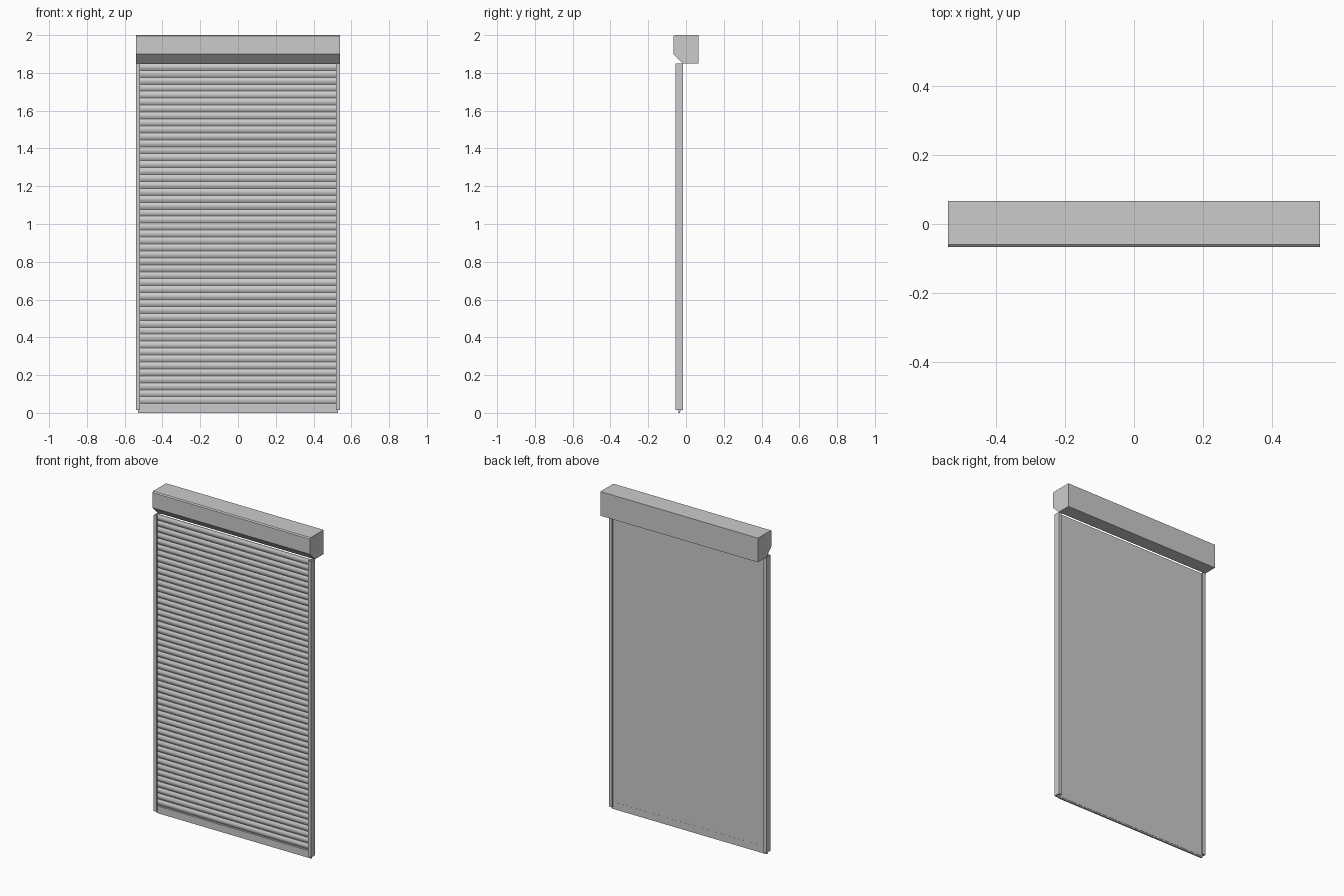
import bpy, math

if "Cube" in bpy.data.objects:
    bpy.data.objects.remove(bpy.data.objects["Cube"])

HALF = 0.54          # half width of housing and rails
TOP = 1.85           # underside of housing
CURTAIN_BACK = -0.030
SLATS = 50


def extrude_x(name, profile, x0, x1, smooth=False):
    """Closed (y, z) profile swept along x, with capped ends."""
    n = len(profile)
    verts = [(x, y, z) for x in (x0, x1) for y, z in profile]
    faces = [(i, (i + 1) % n, n + (i + 1) % n, n + i) for i in range(n)]
    faces += [tuple(reversed(range(n))), tuple(range(n, 2 * n))]
    return finish(name, verts, faces, smooth)


def extrude_z(name, profile, z0, z1):
    """Closed (x, y) profile swept along z, with capped ends."""
    n = len(profile)
    verts = [(x, y, z) for z in (z0, z1) for x, y in profile]
    faces = [(i, (i + 1) % n, n + (i + 1) % n, n + i) for i in range(n)]
    faces += [tuple(reversed(range(n))), tuple(range(n, 2 * n))]
    return finish(name, verts, faces)


def finish(name, verts, faces, smooth=False):
    mesh = bpy.data.meshes.new(name)
    mesh.from_pydata(verts, [], faces)
    obj = bpy.data.objects.new(name, mesh)
    bpy.context.collection.objects.link(obj)
    bpy.ops.object.select_all(action='DESELECT')
    obj.select_set(True)
    bpy.context.view_layer.objects.active = obj
    bpy.ops.object.mode_set(mode='EDIT')
    bpy.ops.mesh.select_all(action='SELECT')
    bpy.ops.mesh.normals_make_consistent(inside=False)
    bpy.ops.object.mode_set(mode='OBJECT')
    if smooth:
        bpy.ops.object.shade_smooth_by_angle(angle=math.radians(40))
    return obj


# Roller housing with sloped lower front and small top front bevel
extrude_x("housing", [(0.067, TOP), (0.067, 2.0), (-0.060, 2.0),
                      (-0.067, 1.994), (-0.067, 1.90), (-0.018, TOP)],
          -HALF, HALF)

# Guide rails: U channels that open towards the curtain
for side, label in ((-1, "left"), (1, "right")):
    shape = [(0.52, -0.055), (HALF, -0.055), (HALF, -0.016), (0.52, -0.016),
             (0.52, -0.027), (0.534, -0.027), (0.534, -0.044), (0.52, -0.044)]
    extrude_z(label + "_rail", [(side * x, y) for x, y in shape], 0.015, TOP)

# Curtain: flat back, one shallow arc per slat on the front
base = 0.012
pitch = (TOP - base) / SLATS
steps = 6
front = []
for s in range(SLATS):
    for k in range(steps):
        t = k / steps
        front.append((CURTAIN_BACK - 0.004 - 0.007 * math.sin(math.pi * t),
                      base + (s + t) * pitch))
front.append((CURTAIN_BACK - 0.004, TOP))
extrude_x("slat_curtain", [(CURTAIN_BACK, base)] + front + [(CURTAIN_BACK, TOP)],
          -0.53, 0.53, smooth=True)

# Bottom bar closing the curtain
extrude_x("bottom_bar", [(-0.041, 0.008), (-0.0295, 0.008),
                         (-0.0295, 0.045), (-0.041, 0.045)], -0.53, 0.53)

# Rubber seal on the floor
extrude_x("bottom_seal", [(-0.040, 0.0), (-0.031, 0.0),
                          (-0.031, 0.010), (-0.040, 0.010)], -0.53, 0.53)
